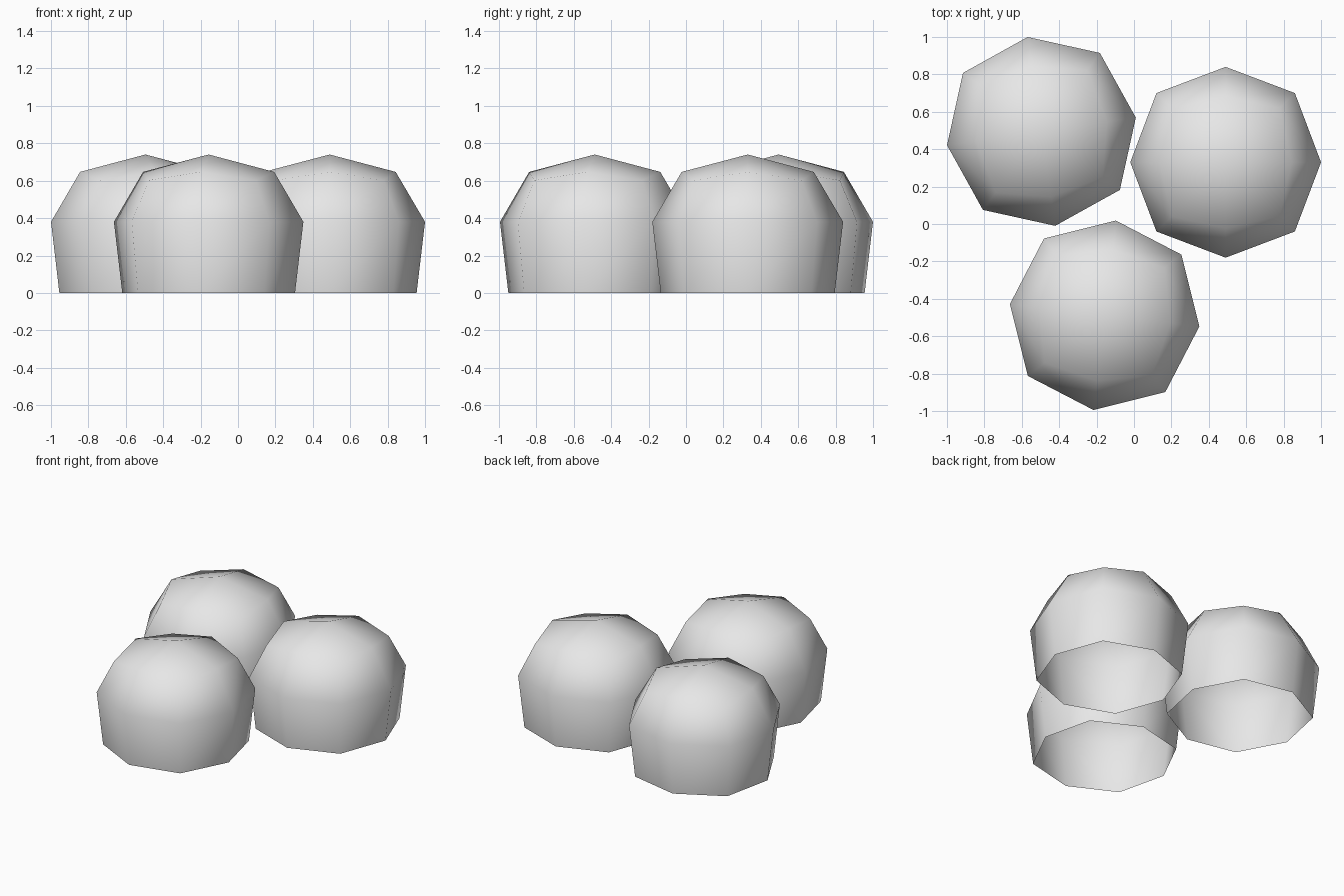
import bpy, bmesh
from math import radians

cube = bpy.data.objects.get("Cube")
if cube:
    bpy.data.objects.remove(cube, do_unlink=True)

grey = bpy.data.materials.new("plain_grey")
grey.use_nodes = True
COLOUR = (0.8, 0.8, 0.8, 1)
grey.diffuse_color = COLOUR
grey.node_tree.nodes["Principled BSDF"].inputs["Base Color"].default_value = COLOUR

# Each ring: radius and height at side middles, then offset and height at corners
RINGS = [(0.465, 0.0, 0.34, 0.0),
         (0.51, 0.38, 0.37, 0.38),
         (0.353, 0.647, 0.289, 0.602)]
APEX = 0.74


def ring(bm, side, side_z, corner, corner_z):
    """Eight points, alternating side middles and corners."""
    verts = []
    for dx, dy in ((1, 0), (0, 1), (-1, 0), (0, -1)):
        verts.append(bm.verts.new((dx * side, dy * side, side_z)))
        verts.append(bm.verts.new(((dx - dy) * corner, (dx + dy) * corner, corner_z)))
    return verts


def dome(name, x, y, turn):
    bm = bmesh.new()
    rings = [ring(bm, *r) for r in RINGS]
    # Walls, left open underneath
    for low, high in zip(rings, rings[1:]):
        for i in range(8):
            j = (i + 1) % 8
            bm.faces.new((low[i], low[j], high[j], high[i]))
    # Crown of four quads meeting at the apex
    apex = bm.verts.new((0, 0, APEX))
    top = rings[-1]
    for i in range(0, 8, 2):
        bm.faces.new((apex, top[i], top[i + 1], top[(i + 2) % 8]))
    for face in bm.faces:
        face.smooth = True
    mesh = bpy.data.meshes.new(name)
    bm.to_mesh(mesh)
    bm.free()
    mesh.materials.append(grey)
    obj = bpy.data.objects.new(name, mesh)
    obj.location = (x, y, 0)
    obj.rotation_euler.z = radians(turn)
    bpy.context.collection.objects.link(obj)


dome("left_dome", 0.49, 0.33, 0)
dome("front_dome", -0.157, -0.488, -6.7)
dome("back_right_dome", -0.495, 0.495, 8.3)
